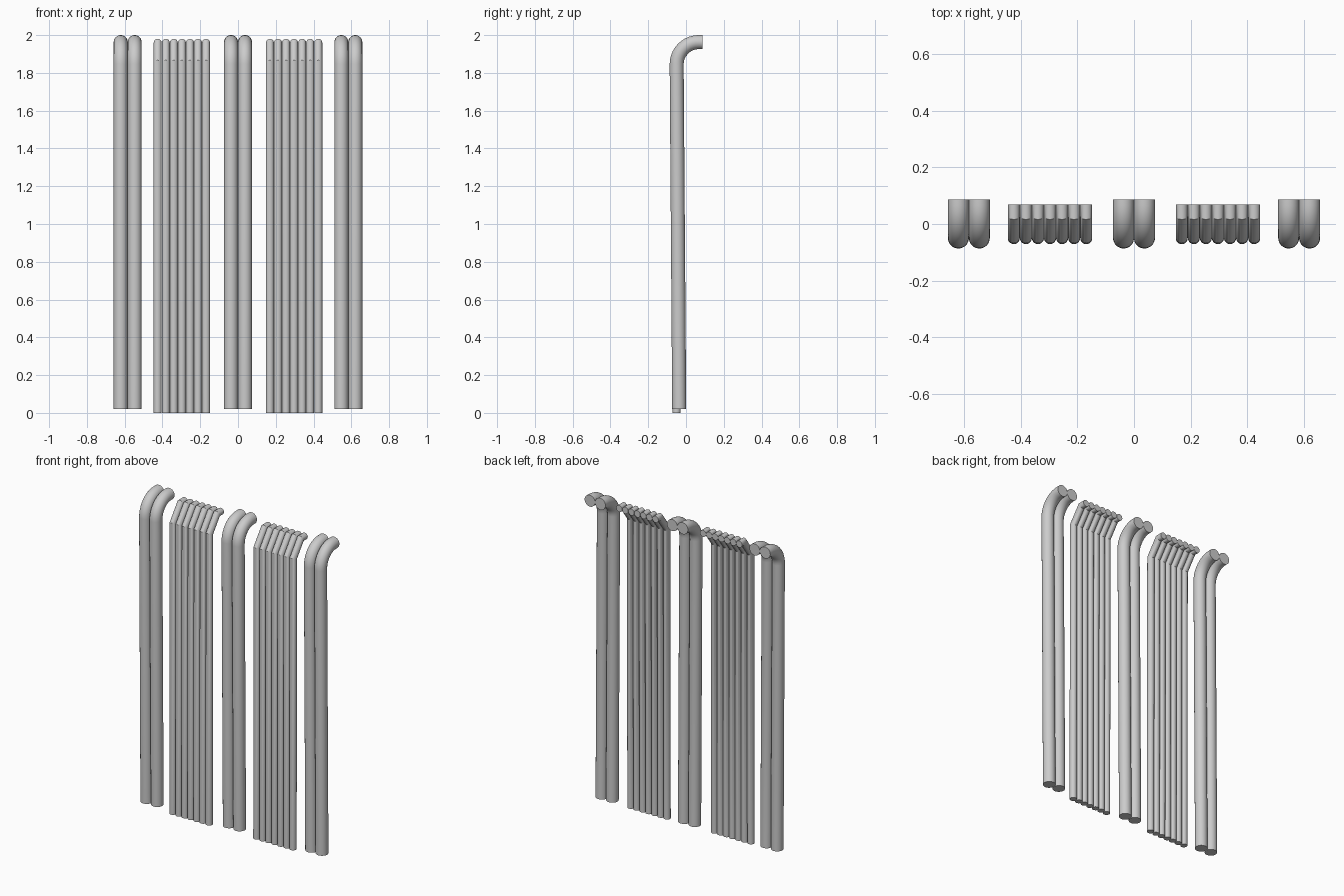
import bpy, bmesh, math
from mathutils import Vector

if "Cube" in bpy.data.objects:
    bpy.data.objects.remove(bpy.data.objects["Cube"])


def sweep_pipe(name, x, path, radius, sides):
    """Capped round pipe following a (y, z) path, with mitred joints."""
    pts = [Vector((x, y, z)) for y, z in path]
    across = Vector((1, 0, 0))
    bm = bmesh.new()
    rings = []
    for i, p in enumerate(pts):
        before = (p - pts[i - 1]).normalized() if i > 0 else None
        after = (pts[i + 1] - p).normalized() if i < len(pts) - 1 else None
        d_in, d_out = before or after, after or before
        tangent = (d_in + d_out).normalized()
        side = tangent.cross(across) / tangent.dot(d_in)  # mitre stretch
        rings.append([bm.verts.new(p + radius * (math.cos(a) * across + math.sin(a) * side))
                      for a in (2 * math.pi * k / sides for k in range(sides))])
    for a, b in zip(rings, rings[1:]):
        for k in range(sides):
            n = (k + 1) % sides
            bm.faces.new((a[k], a[n], b[n], b[k]))
    bm.faces.new(rings[0])
    bm.faces.new(rings[-1])
    bmesh.ops.recalc_face_normals(bm, faces=bm.faces[:])
    mesh = bpy.data.meshes.new(name)
    bm.to_mesh(mesh)
    bm.free()
    obj = bpy.data.objects.new(name, mesh)
    bpy.context.collection.objects.link(obj)
    bpy.ops.object.select_all(action='DESELECT')
    obj.select_set(True)
    bpy.context.view_layer.objects.active = obj
    bpy.ops.object.shade_smooth_by_angle(angle=math.radians(30))


# Thick pipes: slightly leaning shaft with a rounded quarter bend to the back
R, BEND = 0.037, 0.117
cy, cz = -0.0495 + BEND, 1.963 - BEND
thick_path = [(-0.036, 0.02)]
for i in range(11):
    t = math.pi / 2 * i / 10
    thick_path.append((cy - BEND * math.cos(t), cz + BEND * math.sin(t)))
thick_path.append((0.0865, 1.963))

for label, x in (("left", -0.584), ("middle", 0.0), ("right", 0.584)):
    for i, s in enumerate((-1, 1)):
        sweep_pipe(f"thick_pipe_{label}_{i + 1}", x + s * R, thick_path, R, 32)

# Thin pipes: straight shaft with two sharp mitred bends
thin_path = [(-0.05, 0.0), (-0.047, 1.86), (0.027, 1.959), (0.069, 1.959)]
for label, x in (("left", -0.297), ("right", 0.297)):
    for i in range(7):
        sweep_pipe(f"thin_pipe_{label}_{i + 1}", x + (i - 3) * 0.0427, thin_path, 0.0212, 20)
